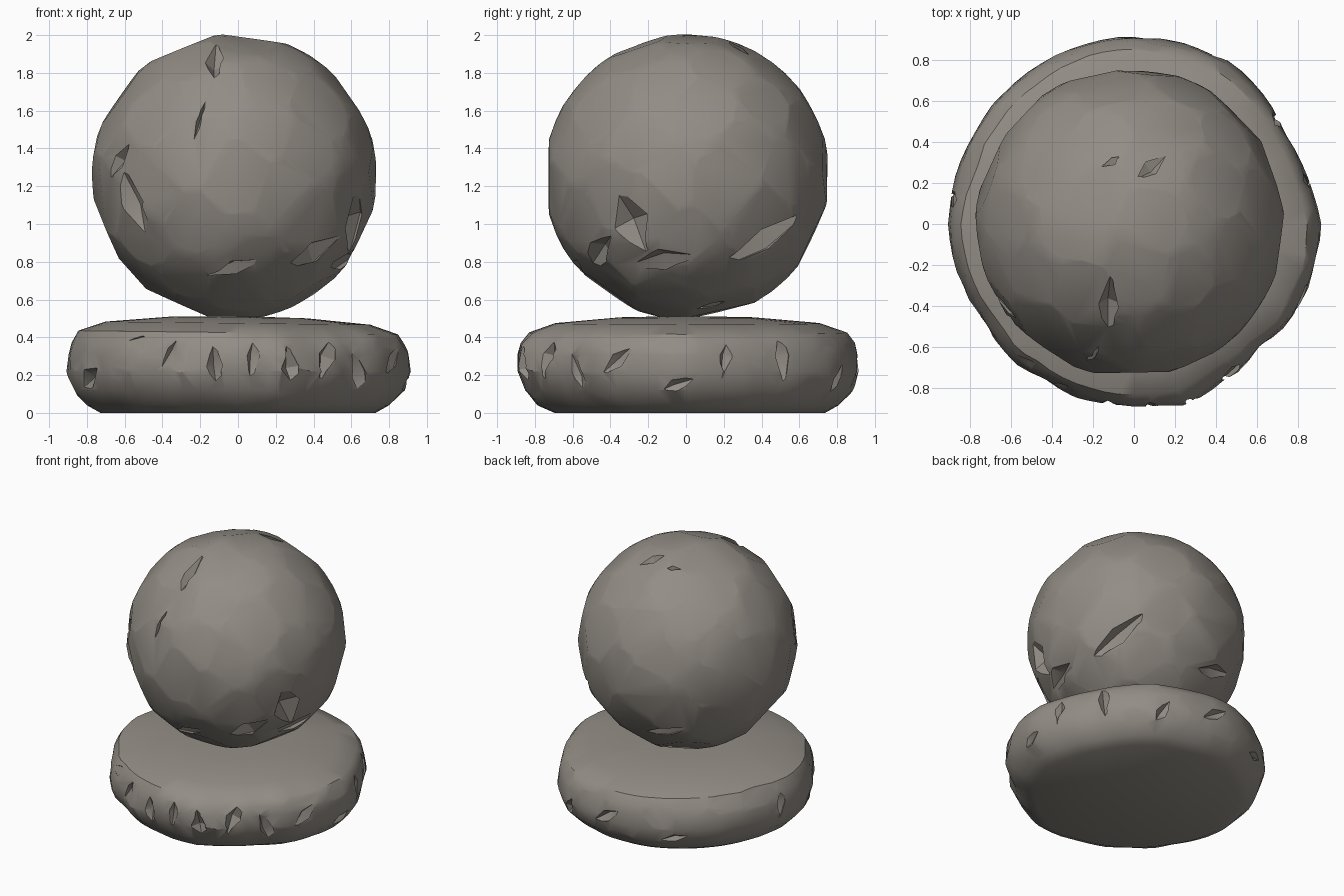
import bpy, bmesh, math, random
from mathutils import Vector, Matrix, noise

random.seed(11)
if "Cube" in bpy.data.objects:
    bpy.data.objects.remove(bpy.data.objects["Cube"], do_unlink=True)

STONE = (0.29, 0.265, 0.235, 1)
stone = bpy.data.materials.new("grey brown stone")
stone.diffuse_color = STONE
stone.use_nodes = True
bsdf = stone.node_tree.nodes["Principled BSDF"]
bsdf.inputs["Base Color"].default_value = STONE
bsdf.inputs["Roughness"].default_value = 0.9


def to_object(bm, name):
    bmesh.ops.recalc_face_normals(bm, faces=bm.faces)
    mesh = bpy.data.meshes.new(name)
    bm.to_mesh(mesh)
    bm.free()
    obj = bpy.data.objects.new(name, mesh)
    bpy.context.collection.objects.link(obj)
    mesh.materials.append(stone)
    return obj


def chisel(bm, normal, depth):
    """Shave a flat facet off the outermost part along a direction."""
    normal = normal.normalized()
    reach = max(v.co.dot(normal) for v in bm.verts) - depth
    geom = bm.verts[:] + bm.edges[:] + bm.faces[:]
    bmesh.ops.bisect_plane(bm, geom=geom, dist=1e-5, plane_co=normal * reach,
                           plane_no=normal, clear_outer=True)
    rim = [e for e in bm.edges if e.is_boundary]
    if rim:
        bmesh.ops.holes_fill(bm, edges=rim, sides=0)


def add_gash(bm, point, normal, length, width, depth, spin):
    """A stretched octahedron that bites into the surface."""
    frame = normal.to_track_quat('Z', 'Y').to_matrix().to_4x4()
    matrix = (Matrix.Translation(point) @ frame
              @ Matrix.Rotation(math.radians(spin), 4, 'Z')
              @ Matrix.Rotation(0.25, 4, 'X')
              @ Matrix.Diagonal((length, width, depth, 1)))
    bmesh.ops.create_uvsphere(bm, u_segments=4, v_segments=2, radius=1, matrix=matrix)


def carve(obj, cutter_bm):
    cutter = to_object(cutter_bm, "gash_cutter")
    cutter.hide_render = True
    mod = obj.modifiers.new("gashes", 'BOOLEAN')
    mod.operation, mod.solver, mod.object = 'DIFFERENCE', 'EXACT', cutter
    mod.use_self = True
    deps = bpy.context.evaluated_depsgraph_get()
    carved = bpy.data.meshes.new_from_object(obj.evaluated_get(deps))
    obj.modifiers.clear()
    obj.data = carved
    bpy.data.objects.remove(cutter, do_unlink=True)


def soften(obj, degrees):
    bpy.ops.object.select_all(action='DESELECT')
    obj.select_set(True)
    bpy.context.view_layer.objects.active = obj
    bpy.ops.object.shade_smooth_by_angle(angle=math.radians(degrees))


# Ball: a sphere chiselled into many flat facets
centre = Vector((-0.02, 0.005, 1.25))
bm = bmesh.new()
bmesh.ops.create_icosphere(bm, subdivisions=4, radius=0.757)
COUNT = 75
for i in range(COUNT):
    z = 1 - 2 * (i + 0.5) / COUNT
    turn = i * math.pi * (3 - math.sqrt(5))
    r = math.sqrt(1 - z * z)
    jitter = Vector([random.uniform(-0.1, 0.1) for _ in range(3)])
    chisel(bm, Vector((r * math.cos(turn), r * math.sin(turn), z)) + jitter,
           random.uniform(0.014, 0.028))
bmesh.ops.translate(bm, verts=bm.verts, vec=centre)
ball = to_object(bm, "stone_ball")

# Ball gashes: direction, length, width, depth, spin
ball_gashes = [
    ((-.1, -.4, .61), .18, .07, .06, 100),
    ((-.53, -.48, -.15), .25, .1, .07, 105),
    ((-.6, -.4, .08), .13, .06, .05, 50),
    ((.64, -.3, -.24), .2, .13, .08, 110),
    ((.55, -.12, -.42), .2, .1, .05, 10),
    ((.5, .4, -.32), .3, .08, .09, 35),
    ((.25, .13, -.67), .1, .05, .04, 20),
    ((0, -.55, -.47), .16, .06, .04, 20),
    ((.42, -.46, -.4), .18, .1, .06, 35),
    ((.1, .27, .68), .1, .05, .04, 60),
    ((-.08, .3, .67), .07, .03, .03, 10),
    ((-.2, .55, -.4), .2, .06, .05, 20),
    ((-.18, -.63, .28), .2, .015, .03, 80),
]
cut = bmesh.new()
for direction, *shape in ball_gashes:
    n = Vector(direction).normalized()
    add_gash(cut, centre + n * 0.738, n, *shape)
carve(ball, cut)
soften(ball, 28)

# Base: a low drum lathed from an uneven outline
outline = [.91, .88, .87, .89, .92, .91, .92, .92, .905, .9, .9, .9,
           .91, .9, .88, .885, .89, .89, .9, .92, .88, .87, .905, .91]
profile = [(0, .80), (.04, .88), (.12, .965), (.22, 1), (.31, .99),
           (.37, .97), (.425, .925), (.475, .77), (.505, .4)]
SEGMENTS = 72


def outline_radius(t):
    k = t * len(outline)
    a, f = int(k) % len(outline), k % 1
    return outline[a] * (1 - f) + outline[(a + 1) % len(outline)] * f


bm = bmesh.new()
rings = []
for z, scale in profile:
    ring = []
    for s in range(SEGMENTS):
        a = 2 * math.pi * s / SEGMENTS
        front = max(0, -math.sin(a))
        lean = 0.12 * front * max(0, 0.25 - z)
        r = outline_radius(s / SEGMENTS) * (scale - lean)
        co = Vector((r * math.cos(a), r * math.sin(a), z))
        if 0 < z < 0.46:
            rough = 0.012 + 0.016 * front
            r += rough * noise.noise(co * 6)
            co.x, co.y = r * math.cos(a), r * math.sin(a)
        if z > 0.4:
            co.z -= 0.012 * co.x
        ring.append(bm.verts.new(co))
    rings.append(ring)
for low, high in zip(rings, rings[1:]):
    for s in range(SEGMENTS):
        n = (s + 1) % SEGMENTS
        bm.faces.new((low[s], low[n], high[n], high[s]))
bm.faces.new(rings[0][::-1])
peak = bm.verts.new((0, 0, 0.513))
for s in range(SEGMENTS):
    bm.faces.new((rings[-1][s], rings[-1][(s + 1) % SEGMENTS], peak))
bmesh.ops.triangulate(bm, faces=[f for f in bm.faces if len(f.verts) == 4])

# Flat chisel marks around the rim of the base
for i in range(18):
    a = 2 * math.pi * (i + random.uniform(-.3, .3)) / 18
    tilt = random.choice((-.5, -.1, .2, .6))
    chisel(bm, Vector((math.cos(a), math.sin(a), tilt)), random.uniform(.006, .016))
base = to_object(bm, "stone_base")

# Base gashes: angle, height, length, width, depth, spin
base_gashes = [
    (233, .39, .16, .05, .05, 10), (246, .33, .12, .04, .05, 60),
    (262, .25, .14, .05, .05, 95), (275, .3, .16, .04, .04, 85),
    (288, .24, .13, .06, .05, 100), (303, .3, .14, .07, .05, 70),
    (318, .2, .16, .06, .06, 110), (336, .28, .12, .06, .04, 40),
    (356, .14, .15, .05, .04, 20), (14, .3, .12, .04, .04, 80),
    (36, .3, .16, .05, .06, 95), (62, .16, .12, .05, .05, 60),
    (88, .25, .13, .05, .05, 30), (120, .15, .14, .04, .04, 10),
    (172, .3, .12, .05, .04, 80), (205, .18, .14, .06, .05, 30),
]
cut = bmesh.new()
for degrees, z, *shape in base_gashes:
    a = math.radians(degrees)
    n = Vector((math.cos(a), math.sin(a), 0))
    add_gash(cut, n * (outline_radius(degrees / 360) - .01) + Vector((0, 0, z)), n, *shape)
carve(base, cut)
soften(base, 32)
